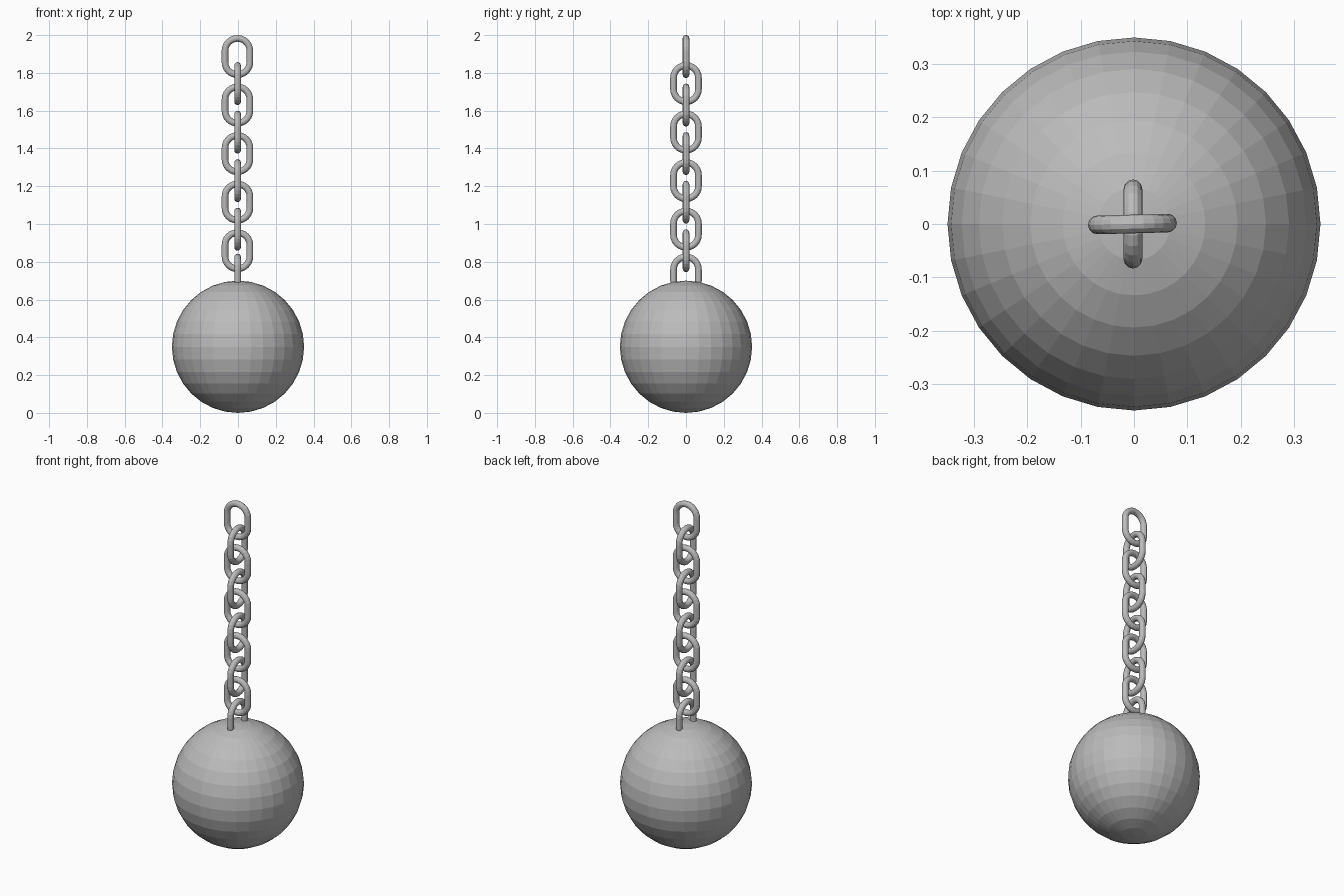
import bpy, bmesh, math
from mathutils import Vector

if "Cube" in bpy.data.objects:
    bpy.data.objects.remove(bpy.data.objects["Cube"])

steel = bpy.data.materials.new("steel grey")
steel.diffuse_color = (0.5, 0.5, 0.5, 1)
steel.use_nodes = True
steel.node_tree.nodes["Principled BSDF"].inputs["Base Color"].default_value = steel.diffuse_color

TUBE = 0.0175      # wire radius
BEND = 0.066       # centre-line radius of the rounded ends
HALF = 0.030       # half length of the straight sides
HEIGHT = 2 * (HALF + BEND + TUBE)


def finish(name, bm, location, turn=0.0):
    mesh = bpy.data.meshes.new(name)
    bmesh.ops.recalc_face_normals(bm, faces=bm.faces)
    bm.to_mesh(mesh)
    bm.free()
    mesh.materials.append(steel)
    obj = bpy.data.objects.new(name, mesh)
    obj.location = location
    obj.rotation_euler.z = turn
    bpy.context.collection.objects.link(obj)
    return obj


def chain_link(name, top, turn, x=-0.002):
    """Stadium-shaped ring in the xz plane, turned about z."""
    bm = bmesh.new()
    rings, steps, sides = [], 12, 12
    for end in (0, 1):
        for i in range(steps + 1):
            a = math.pi * (end + i / steps)
            out = Vector((math.cos(a), 0, math.sin(a)))
            centre = out * BEND + Vector((0, 0, HALF if end == 0 else -HALF))
            ring = []
            for j in range(sides):
                b = 2 * math.pi * j / sides
                ring.append(bm.verts.new(centre + out * TUBE * math.cos(b)
                                         + Vector((0, TUBE * math.sin(b), 0))))
            rings.append(ring)
    for k, ring in enumerate(rings):
        nxt = rings[(k + 1) % len(rings)]
        for j in range(sides):
            m = (j + 1) % sides
            bm.faces.new((ring[j], ring[m], nxt[m], nxt[j]))
    finish(name, bm, (x, 0, top - HEIGHT / 2), turn)


# heavy ball, flat faces
ball = bmesh.new()
bmesh.ops.create_uvsphere(ball, u_segments=32, v_segments=16, radius=0.35)
finish("ball", ball, (0, 0, 0.35))

# alternating links, the last one sunk into the ball
for i in range(5):
    chain_link(f"chain_link_front_{i + 1}", 2.0 - 0.257 * i, math.radians(1.5), -0.003)
    side_top = 1.857 - 0.257 * i if i < 4 else 0.843
    chain_link(f"chain_link_side_{i + 1}", side_top, math.pi / 2)
